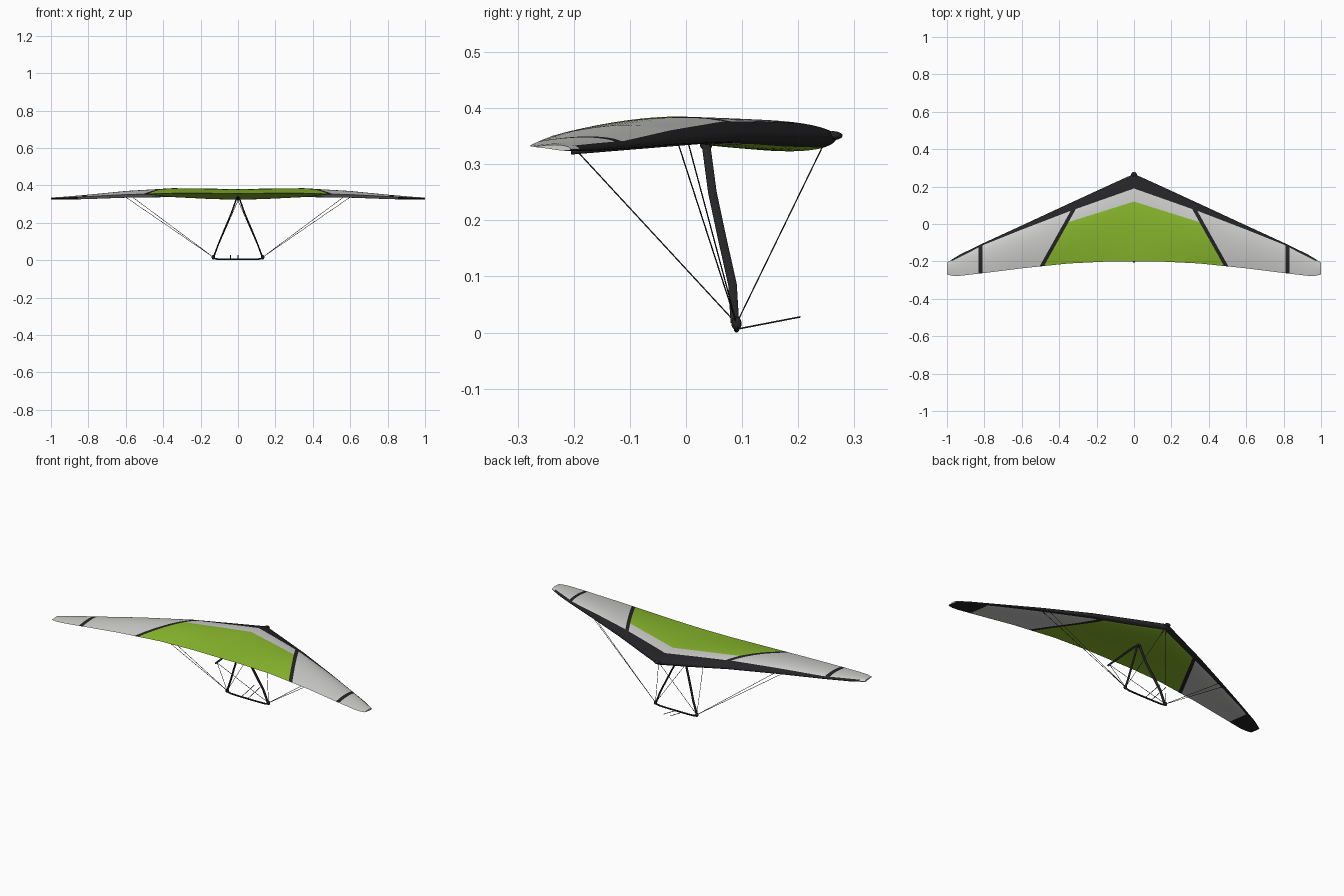
import bpy, bmesh, math
from mathutils import Vector

if "Cube" in bpy.data.objects:
    bpy.data.objects.remove(bpy.data.objects["Cube"])


def material(name, rgb):
    m = bpy.data.materials.new(name)
    m.diffuse_color = (*rgb, 1)
    m.use_nodes = True
    m.node_tree.nodes["Principled BSDF"].inputs["Base Color"].default_value = m.diffuse_color
    return m


GREY = material("light grey sail", (0.62, 0.62, 0.61))
GREEN = material("lime green sail", (0.26, 0.49, 0.027))
BLACK = material("black trim", (0.018, 0.018, 0.02))
WIRE = material("dark wire", (0.03, 0.03, 0.032))


def add_object(name, bm, mats, angle=40):
    me = bpy.data.meshes.new(name)
    bm.to_mesh(me)
    bm.free()
    ob = bpy.data.objects.new(name, me)
    bpy.context.collection.objects.link(ob)
    for m in mats:
        me.materials.append(m)
    bpy.ops.object.select_all(action='DESELECT')
    ob.select_set(True)
    bpy.context.view_layer.objects.active = ob
    bpy.ops.object.shade_smooth_by_angle(angle=math.radians(angle))
    return ob


def tube(name, pts, ra, rb, mat, sides=10):
    """Sweep an ellipse (ra across, rb fore-aft) along a path."""
    bm = bmesh.new()
    pts = [Vector(p) for p in pts]
    rings = []
    for i, p in enumerate(pts):
        d = (pts[min(i + 1, len(pts) - 1)] - pts[max(i - 1, 0)]).normalized()
        ref = Vector((0, 1, 0)) if abs(d.y) < 0.8 else Vector((0, 0, 1))
        a = d.cross(ref).normalized()
        b = a.cross(d).normalized()
        rings.append([bm.verts.new(p + a * ra * math.cos(k * math.tau / sides)
                                   + b * rb * math.sin(k * math.tau / sides))
                      for k in range(sides)])
    for r, s in zip(rings, rings[1:]):
        for k in range(sides):
            n = (k + 1) % sides
            bm.faces.new((r[k], r[n], s[n], s[k]))
    bm.faces.new(rings[0])
    bm.faces.new(rings[-1])
    bmesh.ops.recalc_face_normals(bm, faces=bm.faces[:])
    return add_object(name, bm, [mat])


def ball(name, loc, size, mat):
    bm = bmesh.new()
    bmesh.ops.create_uvsphere(bm, u_segments=16, v_segments=10, radius=1)
    for v in bm.verts:
        v.co = Vector(c * s + l for c, s, l in zip(v.co, size, loc))
    return add_object(name, bm, [mat])


def lerp_table(table, x):
    for a, b in zip(table, table[1:]):
        if x <= b[0]:
            f = (x - a[0]) / (b[0] - a[0])
            return [p + (q - p) * f for p, q in zip(a, b)]
    return list(table[-1])


# Sail stations: x, leading y, leading z, trailing y, trailing z, crown, belly
STATIONS = [
    (0.00, 0.268, 0.348, -0.200, 0.357, 0.029, 0.026),
    (0.15, 0.200, 0.348, -0.201, 0.358, 0.031, 0.022),
    (0.35, 0.108, 0.347, -0.211, 0.358, 0.034, 0.011),
    (0.60, -0.008, 0.340, -0.237, 0.351, 0.026, 0.007),
    (0.80, -0.100, 0.332, -0.262, 0.341, 0.015, 0.006),
    (0.93, -0.163, 0.328, -0.277, 0.334, 0.009, 0.005),
    (0.97, -0.187, 0.327, -0.277, 0.332, 0.008, 0.004),
    (1.00, -0.206, 0.327, -0.270, 0.331, 0.006, 0.003),
]
# Colour boundaries in plan view
TOP_EDGE = [(0, 0.19), (0.34, 0.07), (0.6, -0.03), (0.8, -0.11), (1.0, -0.212)]
LOW_EDGE = [(0, 0.245), (0.34, 0.09), (0.8, -0.11), (1.0, -0.212)]
GREEN_EDGE = [(0, 0.12), (0.35, 0.01)]
STRIP = [(0.35, 0.03), (0.49, -0.22)]
HALF_STRIP = 0.011


def strip_offset(x, y):
    (x0, y0), (x1, y1) = STRIP
    return x - (x0 + (x1 - x0) * (y - y0) / (y1 - y0))


# Double-surface sail, right half, mirrored
bm = bmesh.new()
N = 22
xs = sorted({round(i / 40, 3) for i in range(41)} | {s[0] for s in STATIONS})
upper, lower = [], []
for x in xs:
    _, yl, zl, yt, zt, crown, belly = lerp_table(STATIONS, x)
    up, lo = [], []
    for j in range(N + 1):
        t = (j / N) ** 1.8
        y, z = yl + (yt - yl) * t, zl + (zt - zl) * t
        u = bm.verts.new((x, y, z + crown * 2.6 * t ** 0.5 * (1 - t)))
        up.append(u)
        lo.append(u if j in (0, N) else
                  bm.verts.new((x, y, z - belly * 3.5 * t ** 0.5 * (1 - t) ** 2 - 0.0006)))
    upper.append(up)
    lower.append(lo)
for i in range(len(xs) - 1):
    for j in range(N):
        bm.faces.new((upper[i][j], upper[i][j + 1], upper[i + 1][j + 1], upper[i + 1][j]))
        f = bm.faces.new((lower[i][j], lower[i + 1][j], lower[i + 1][j + 1], lower[i][j + 1]))
        f.material_index = 1      # marks the underside until coloured
bm.faces.new(upper[-1] + lower[-1][-2:0:-1])

# Cut the panel seams into the sail
cuts = [((x, 0), (x, 1)) for x in (0.81, 0.832, 0.855)]
for line in (TOP_EDGE, LOW_EDGE, GREEN_EDGE):
    cuts += list(zip(line, line[1:]))
for s in (-HALF_STRIP, HALF_STRIP):
    cuts.append(tuple((x + s, y) for x, y in STRIP))
for (x0, y0), (x1, y1) in cuts:
    bmesh.ops.bisect_plane(bm, geom=bm.verts[:] + bm.edges[:] + bm.faces[:], dist=1e-5,
                           plane_co=(x0, y0, 0), plane_no=Vector((y0 - y1, x1 - x0, 0)).normalized())

# Colour the panels
for f in bm.faces:
    c = f.calc_center_median()
    under = f.material_index == 1
    off = strip_offset(c.x, c.y)
    front = c.y > lerp_table(LOW_EDGE if under else TOP_EDGE, c.x)[1]
    if under:
        black = front or c.x > 0.855
        green = off < 0
    else:
        black = (front and c.x < 0.985) or 0.81 < c.x < 0.832
        green = off < 0 and c.y < 0.12 - c.x * 0.11 / 0.35
    black = black or abs(off) < HALF_STRIP
    f.material_index = 2 if black else 1 if green else 0
sail = add_object("sail", bm, [GREY, GREEN, BLACK], 50)
mir = sail.modifiers.new("mirror", 'MIRROR')
mir.use_clip = True

# Keel tube and nose cap
tube("keel", [(0, 0.255, 0.349), (0, 0.04, 0.342), (0, -0.205, 0.322)], 0.005, 0.005, BLACK)
ball("nose_cap", (0, 0.262, 0.351), (0.016, 0.017, 0.008), BLACK)
ball("apex_bracket", (0, 0.036, 0.334), (0.011, 0.011, 0.009), BLACK)

# Control frame, rigging wires on both sides
for side, s in (("right", 1), ("left", -1)):
    tube(side + "_upright",
         [(s * 0.004, 0.035, 0.34), (s * 0.036, 0.047, 0.25), (s * 0.07, 0.064, 0.17),
          (s * 0.105, 0.083, 0.085), (s * 0.13, 0.087, 0.018)], 0.004, 0.008, BLACK)
    corner = (s * 0.132, 0.09, 0.016)
    ball(side + "_corner_joint", corner, (0.009, 0.009, 0.012), BLACK)
    for name, end in (("front_wire", (0, 0.25, 0.345)), ("rear_wire", (0, -0.19, 0.319)),
                      ("outer_side_wire", (s * 0.6, -0.014, 0.337)),
                      ("inner_side_wire", (s * 0.565, 0.004, 0.338))):
        tube(side + "_" + name, [corner, end], 0.0012, 0.0012, WIRE, 6)

# Base bar with turned-up ends
bar = [(0.132, 0.09, 0.016), (0.124, 0.09, 0.009), (0.108, 0.09, 0.0055), (0.05, 0.09, 0.0045)]
tube("base_bar", bar + [(-x, y, z) for x, y, z in reversed(bar)], 0.0045, 0.0045, BLACK)

# Pair of short rods reaching forward from the base bar
for i, x in enumerate((-0.04, 0.0)):
    tube("bar_rod_%d" % (i + 1), [(x, 0.09, 0.006), (x, 0.204, 0.028)], 0.0016, 0.0016, WIRE, 6)
